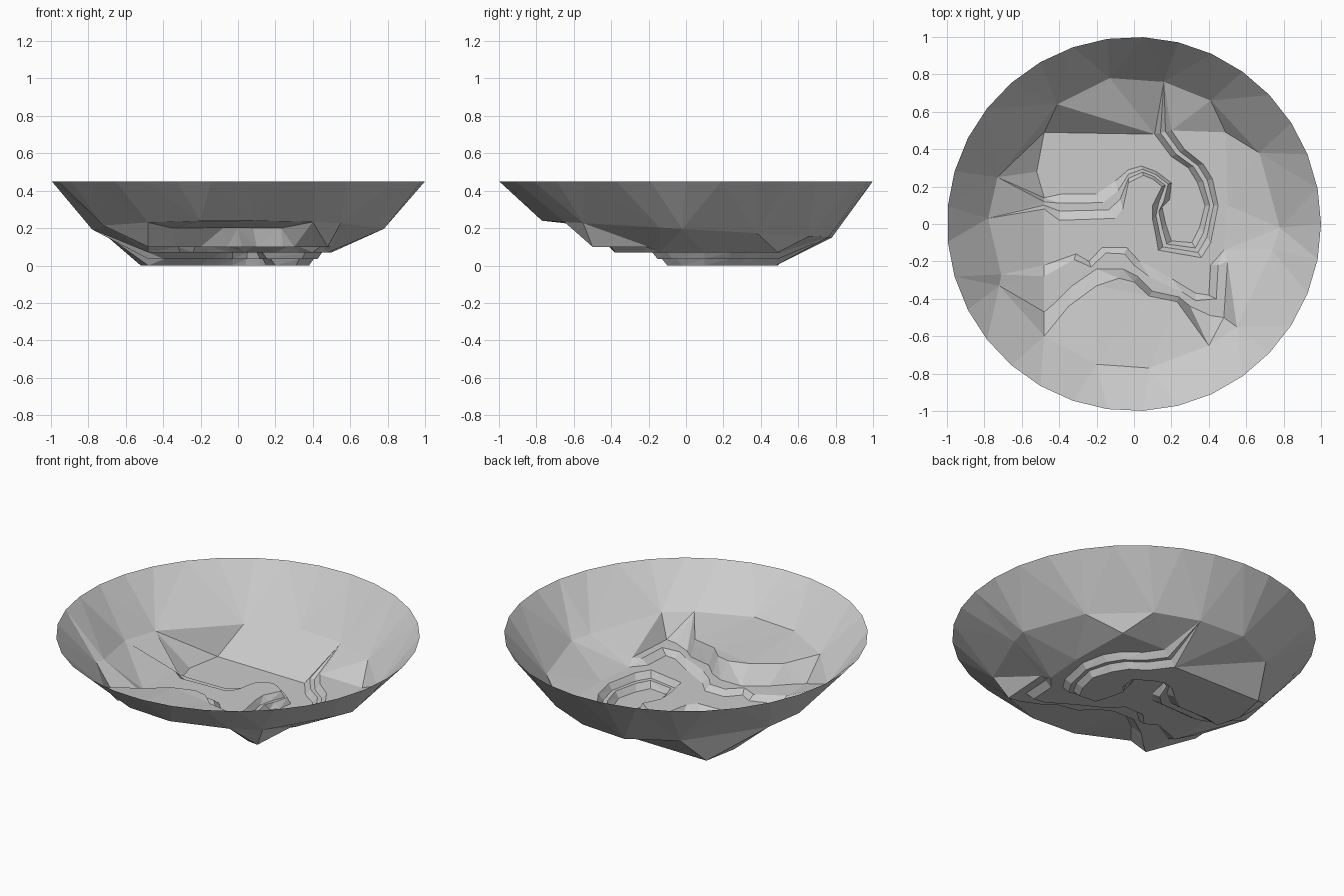
import bpy
import math
from mathutils import Vector
from mathutils.geometry import delaunay_2d_cdt

if "Cube" in bpy.data.objects:
    bpy.data.objects.remove(bpy.data.objects["Cube"])

FLOOR, BENCH, LAND, UPPER, MESA, RIM = 0.0, 0.035, 0.07, 0.10, 0.20, 0.45
points, heights, edges, index = [], [], [], {}


def add(x, y, z):
    key = (round(x, 4), round(y, 4))
    if key not in index:
        index[key] = len(points)
        points.append(Vector((x, y)))
        heights.append(z)
    return index[key]


def line(pts, z=None, closed=False):
    """Add a break line; z is a fixed height, or each point carries its own."""
    ids = [add(p[0], p[1], p[2] if z is None else z) for p in pts]
    pairs = list(zip(ids, ids[1:]))
    if closed:
        pairs.append((ids[-1], ids[0]))
    edges.extend(p for p in pairs if p[0] != p[1])


def cliff(low, high, steps):
    """Bank between two matching lines; steps are (fraction, height)."""
    for f, z in steps:
        line([(a[0] + (b[0] - a[0]) * f, a[1] + (b[1] - a[1]) * f)
              for a, b in zip(low, high)], z)


# outer rim
N = 33
line([(math.cos(2 * math.pi * i / N), math.sin(2 * math.pi * i / N))
      for i in range(N)], RIM, True)

# tilted shoulder ring where the bowl wall meets the terrain
ring = [(.16, .76), (-.13, .78), (-.41, .64), (-.73, .25), (-.78, .03),
        (-.71, -.27), (-.72, -.33), (-.48, -.60), (-.20, -.75), (.08, -.77),
        (.40, -.65), (.55, -.55), (.74, -.14), (.78, -.02), (.67, .38), (.41, .66)]
line([(x, y, .195 - .058 * y) for x, y in ring], None, True)

# stepped bank around the low basin and its curved channel
bank_low = [(-.48, .14), (-.39, .16), (-.2, .16), (-.1, .23), (-.03, .29),
            (.04, .31), (.12, .28), (.2, .22), (.19, .13), (.15, .09),
            (.17, 0), (.2, -.09), (.31, -.1), (.35, -.02), (.38, .1),
            (.34, .22), (.29, .3), (.2, .36), (.11, .48), (.16, .76)]
bank_high = [(-.48, .08), (-.4, .02), (-.1, .03), (-.06, .08), (-.03, .22),
             (.05, .26), (.1, .24), (.15, .2), (.1, .1), (.1, .02),
             (.12, -.08), (.13, -.14), (.36, -.18), (.41, -.1), (.45, .1),
             (.42, .24), (.37, .32), (.27, .4), (.2, .5), (.16, .76)]
cliff(bank_low, bank_high, [(0, FLOOR), (.35, BENCH), (.65, BENCH), (1, LAND)])

# middle scarp, running from one side of the ring to the other
scarp_low = [(-.71, -.27), (-.48, -.22), (-.31, -.16), (-.24, -.2), (-.17, -.125),
             (-.04, -.125), (.03, -.2), (.11, -.24), (.2, -.29), (.28, -.34),
             (.33, -.37), (.4, -.38), (.41, -.22), (.48, -.14), (.74, -.14)]
scarp_high = [(-.72, -.33), (-.48, -.28), (-.32, -.19), (-.23, -.23), (-.15, -.155),
              (-.05, -.16), (0, -.22), (.08, -.28), (.17, -.325), (.26, -.365),
              (.33, -.41), (.44, -.4), (.45, -.22), (.5, -.2), (.74, -.14)]
cliff(scarp_low, scarp_high, [(0, LAND), (1, UPPER)])

# tall cliff of the front mesa
line([(-.48, -.47), (-.42, -.42), (-.33, -.33), (-.2, -.24), (-.06, -.24),
      (.02, -.28), (.1, -.36), (.24, -.39), (.3, -.44), (.4, -.65)], UPPER)
line([(-.48, -.6), (-.35, -.44), (-.2, -.33), (-.08, -.29), (0, -.31),
      (.08, -.385), (.23, -.415), (.4, -.65)], MESA)

# edge of the terrain square against the bowl wall
line([(.11, .48, FLOOR), (-.48, .49, FLOOR), (-.52, .28, FLOOR), (-.48, .14, FLOOR)])
line([(-.48, .08, LAND), (-.48, -.22, LAND)])
line([(-.48, -.28, UPPER), (-.48, -.47, UPPER), (-.48, -.6, MESA)])
line([(.2, .5, LAND), (.49, .49, LAND), (.5, .1, LAND), (.48, -.14, LAND)])
line([(.5, -.2, UPPER), (.48, -.5, UPPER), (.55, -.55, .227)])
line([(.48, -.5, UPPER), (.41, -.49, UPPER), (.4, -.65, .23)])

# triangulate the break lines into one flat-shaded sheet
verts, _, faces, origin, _, _ = delaunay_2d_cdt(points, edges, [], 0, 1e-5)


def height(co, src):
    if src:
        return heights[src[0]]
    return heights[min(range(len(points)), key=lambda i: (points[i] - co).length)]


mesh = bpy.data.meshes.new("terrain_bowl")
mesh.from_pydata([(v.x, v.y, height(v, o)) for v, o in zip(verts, origin)], [], faces)
mesh.update()
stone = bpy.data.materials.new("stone grey")
stone.diffuse_color = (.6, .6, .6, 1)
stone.use_nodes = True
stone.node_tree.nodes["Principled BSDF"].inputs["Base Color"].default_value = stone.diffuse_color
mesh.materials.append(stone)
bowl = bpy.data.objects.new("terrain_bowl", mesh)
bpy.context.collection.objects.link(bowl)
